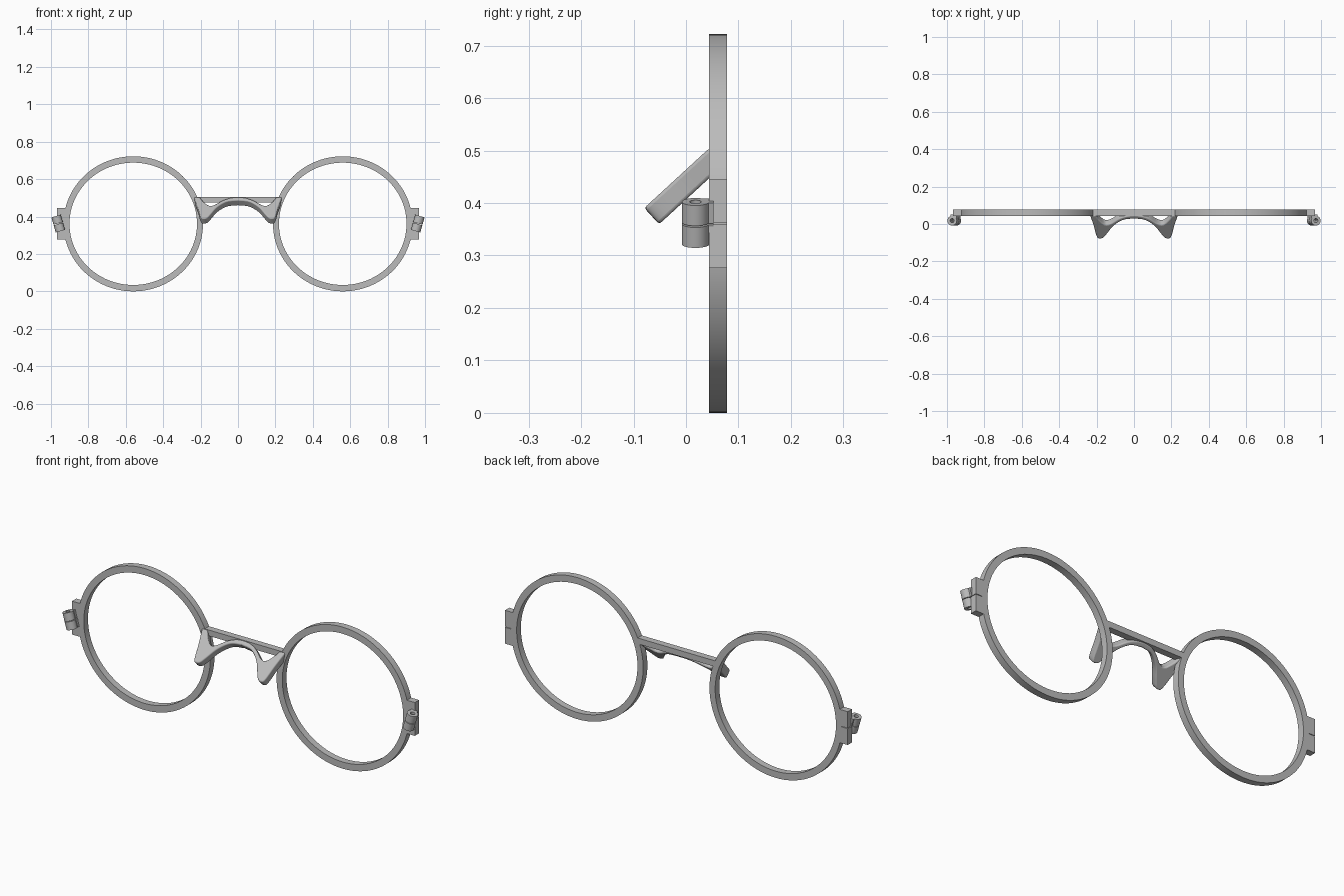
import bpy, bmesh, math
from mathutils import Matrix, Vector

if "Cube" in bpy.data.objects:
    bpy.data.objects.remove(bpy.data.objects["Cube"])

metal = bpy.data.materials.new("grey metal")
metal.diffuse_color = (0.5, 0.5, 0.5, 1)
metal.use_nodes = True
metal.node_tree.nodes["Principled BSDF"].inputs["Base Color"].default_value = metal.diffuse_color

RIM_Y, DEPTH, MID_Z = 0.061, 0.034, 0.361


def finish(bm, name, matrix=Matrix(), bevel=0.0):
    bm.transform(matrix)
    bmesh.ops.recalc_face_normals(bm, faces=bm.faces)
    mesh = bpy.data.meshes.new(name)
    bm.to_mesh(mesh)
    bm.free()
    mesh.materials.append(metal)
    ob = bpy.data.objects.new(name, mesh)
    bpy.context.collection.objects.link(ob)
    bpy.ops.object.select_all(action='DESELECT')
    ob.select_set(True)
    bpy.context.view_layer.objects.active = ob
    bpy.ops.object.shade_smooth_by_angle(angle=math.radians(35))
    if bevel:
        mod = ob.modifiers.new("Rounded edges", 'BEVEL')
        mod.width, mod.segments = bevel, 3
        mod.limit_method, mod.angle_limit = 'ANGLE', math.radians(50)
        mod.use_clamp_overlap = False
    return ob


def tube(name, outer, inner, length, matrix, n):
    """Hollow elliptical ring along local z."""
    bm = bmesh.new()
    loops = []
    for (rx, ry), z in ((outer, -1), (outer, 1), (inner, 1), (inner, -1)):
        loops.append([bm.verts.new((rx * math.cos(2 * math.pi * i / n),
                                    ry * math.sin(2 * math.pi * i / n),
                                    z * length / 2)) for i in range(n)])
    for k in range(4):
        a, b = loops[k], loops[(k + 1) % 4]
        for i in range(n):
            j = (i + 1) % n
            bm.faces.new((a[i], a[j], b[j], b[i]))
    return finish(bm, name, matrix)


def box(name, lo, hi, matrix=Matrix()):
    bm = bmesh.new()
    bmesh.ops.create_cube(bm, size=1)
    lo, hi = Vector(lo), Vector(hi)
    place = Matrix.Translation((lo + hi) / 2) @ Matrix.Diagonal((*(hi - lo), 1))
    return finish(bm, name, matrix @ place)


def smooth_path(points, steps=6):
    """Catmull-Rom curve through the points."""
    p = [Vector(q) for q in points]
    p = [2 * p[0] - p[1]] + p + [2 * p[-1] - p[-2]]
    out = []
    for i in range(1, len(p) - 2):
        a, b, c, d = p[i - 1:i + 3]
        for s in range(steps):
            t = s / steps
            out.append(0.5 * (2 * b + (c - a) * t + (2 * a - 5 * b + 4 * c - d) * t ** 2
                              + (3 * b - a - 3 * c + d) * t ** 3))
    return out + [p[-2]]


for side, s in (("left", -1), ("right", 1)):
    # Lens rim
    tube(side + "_rim", (0.373, 0.361), (0.341, 0.327), DEPTH,
         Matrix.Translation((0.56 * s, RIM_Y, MID_Z)) @ Matrix.Rotation(math.pi / 2, 4, 'X'), 96)
    # Split end block and tilted hinge barrel, upper and lower halves
    hinge = Matrix.Translation((0.961 * s, 0.018, 0.362)) @ Matrix.Rotation(math.radians(16) * s, 4, 'Y')
    for part, h in (("upper", 1), ("lower", -1)):
        z0, z1 = sorted((MID_Z + 0.0015 * h, MID_Z + 0.085 * h))
        x0, x1 = sorted((0.905 * s, 0.967 * s))
        box(f"{side}_{part}_end_block", (x0, RIM_Y - DEPTH / 2, z0), (x1, RIM_Y + DEPTH / 2, z1))
        tube(f"{side}_{part}_hinge_barrel", (0.026, 0.026), (0.011, 0.011), 0.0405,
             hinge @ Matrix.Translation((0, 0, 0.0218 * h)), 32)
        z0, z1 = sorted((0.0015 * h, 0.042 * h))
        x0, x1 = sorted((-0.024 * s, 0.008 * s))
        box(f"{side}_{part}_hinge_web", (x0, 0.014, z0), (x1, 0.034, z1), hinge)

# Straight bar between the rims
box("bridge_bar", (-0.222, RIM_Y - DEPTH / 2, 0.475), (0.222, RIM_Y + DEPTH / 2, 0.505))

# Sloping nose saddle: half outline as (x, distance down the slope), mirrored
lower = smooth_path([(0, 0.024), (0.06, 0.035), (0.11, 0.078), (0.145, 0.135), (0.163, 0.162),
                     (0.182, 0.169), (0.199, 0.156), (0.215, 0.08), (0.235, 0)])
upper = smooth_path([(0.205, 0), (0.185, 0.035), (0.155, 0.066), (0.125, 0.06),
                     (0.08, 0.024), (0.04, 0.006), (0, 0)])
half = lower + upper
outline = half + [Vector((-p.x, p.y)) for p in reversed(half[1:-1])]
slope = math.radians(42.6)
cs, sn = math.cos(slope), math.sin(slope)
bm = bmesh.new()
face = bm.faces.new([bm.verts.new((p.x, 0.045 - cs * p.y, 0.505 - sn * p.y)) for p in outline])
ext = bmesh.ops.extrude_face_region(bm, geom=[face], use_keep_orig=True)
verts = [g for g in ext["geom"] if isinstance(g, bmesh.types.BMVert)]
bmesh.ops.translate(bm, verts=verts, vec=(0, 0.042 * sn, -0.042 * cs))
finish(bm, "nose_saddle", bevel=0.006)
